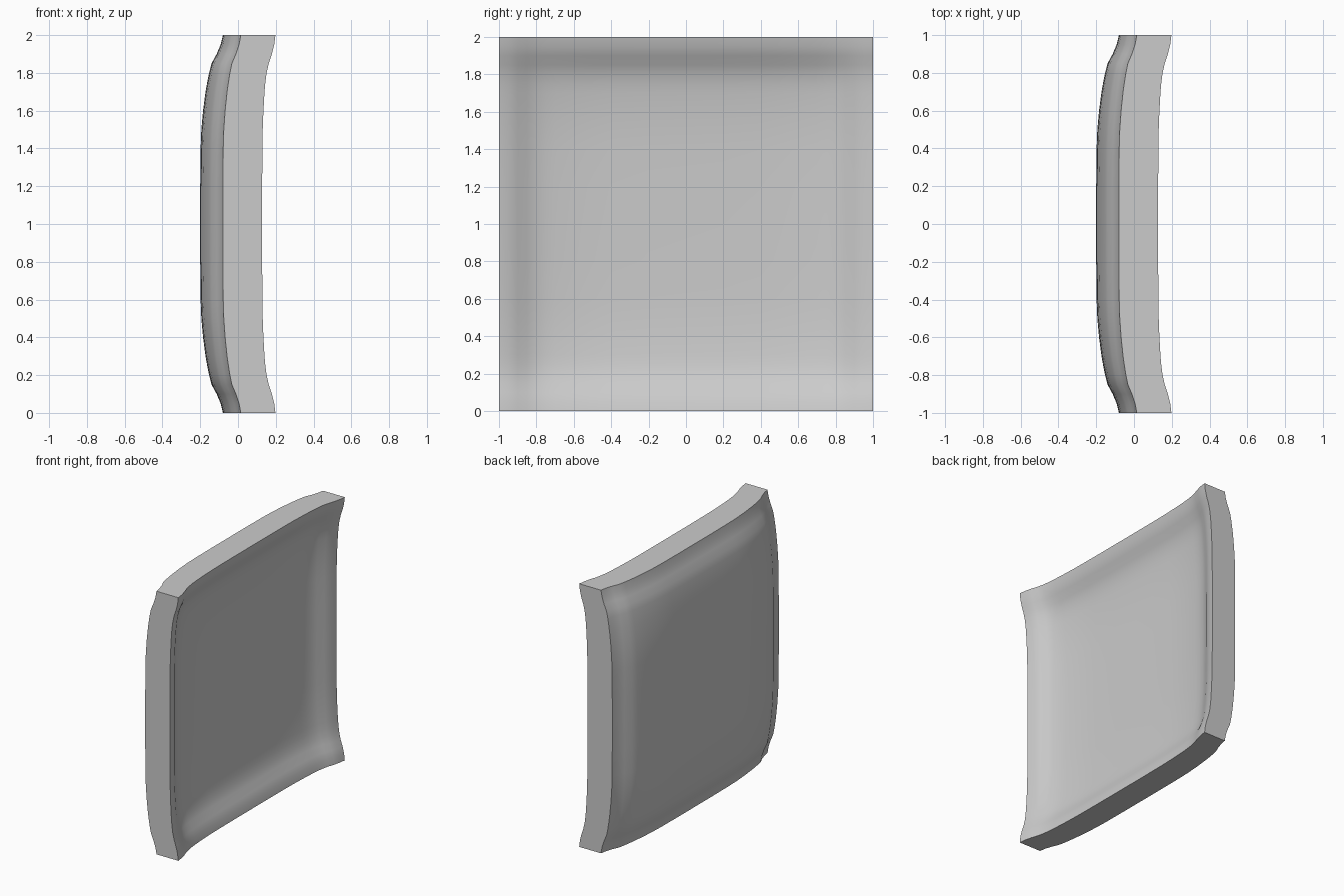
import bpy
import bmesh
import math

cube = bpy.data.objects.get("Cube")
if cube:
    bpy.data.objects.remove(cube, do_unlink=True)

# Single plain grey
grey = bpy.data.materials.new("plain grey")
grey.use_nodes = True
colour = (0.6, 0.6, 0.6, 1)
grey.diffuse_color = colour
grey.node_tree.nodes["Principled BSDF"].inputs["Base Color"].default_value = colour

# Rise of each face at increasing distance from the centre
dist = [0, 0.2, 0.4, 0.5, 0.6, 0.7, 0.75, 0.8, 0.85, 0.9, 0.95, 1]
outer = [0, 0, 0.002, 0.006, 0.015, 0.028, 0.037, 0.047, 0.06, 0.087, 0.108, 0.12]
inner = [0, 0, 0.002, 0.005, 0.012, 0.022, 0.03, 0.042, 0.062, 0.092, 0.114, 0.125]

coords = [-d for d in reversed(dist[1:])] + dist
n = len(coords)


def height(rise, i, j, base, corner_drop):
    """Add the rise along both axes, softened where they meet in a corner."""
    a = rise[abs(i - n // 2)]
    b = rise[abs(j - n // 2)]
    return base + a + b - corner_drop * a * b / rise[-1] ** 2


def add_sheet(bm, rise, base, corner_drop):
    return [[bm.verts.new((height(rise, i, j, base, corner_drop), y, z + 1))
             for j, z in enumerate(coords)] for i, y in enumerate(coords)]


def border(sheet):
    last = n - 1
    return ([sheet[i][0] for i in range(last)] + [sheet[last][j] for j in range(last)]
            + [sheet[i][last] for i in range(last, 0, -1)]
            + [sheet[0][j] for j in range(last, 0, -1)])


# Dished square panel: bulging back, hollow front and flat cut edges
bm = bmesh.new()
back = add_sheet(bm, outer, -0.2, 0.025)
hollow = add_sheet(bm, inner, 0.003, 0.055)
for sheet in (back, hollow):
    for i in range(n - 1):
        for j in range(n - 1):
            bm.faces.new((sheet[i][j], sheet[i + 1][j],
                          sheet[i + 1][j + 1], sheet[i][j + 1]))
rim_a, rim_b = border(back), border(hollow)
for k in range(len(rim_a)):
    bm.faces.new((rim_a[k - 1], rim_a[k], rim_b[k], rim_b[k - 1]))
bmesh.ops.recalc_face_normals(bm, faces=bm.faces)

mesh = bpy.data.meshes.new("dished_panel")
bm.to_mesh(mesh)
bm.free()
mesh.materials.append(grey)
panel = bpy.data.objects.new("dished_panel", mesh)
bpy.context.collection.objects.link(panel)
bpy.context.view_layer.objects.active = panel
panel.select_set(True)
bpy.ops.object.shade_smooth_by_angle(angle=math.radians(40))
